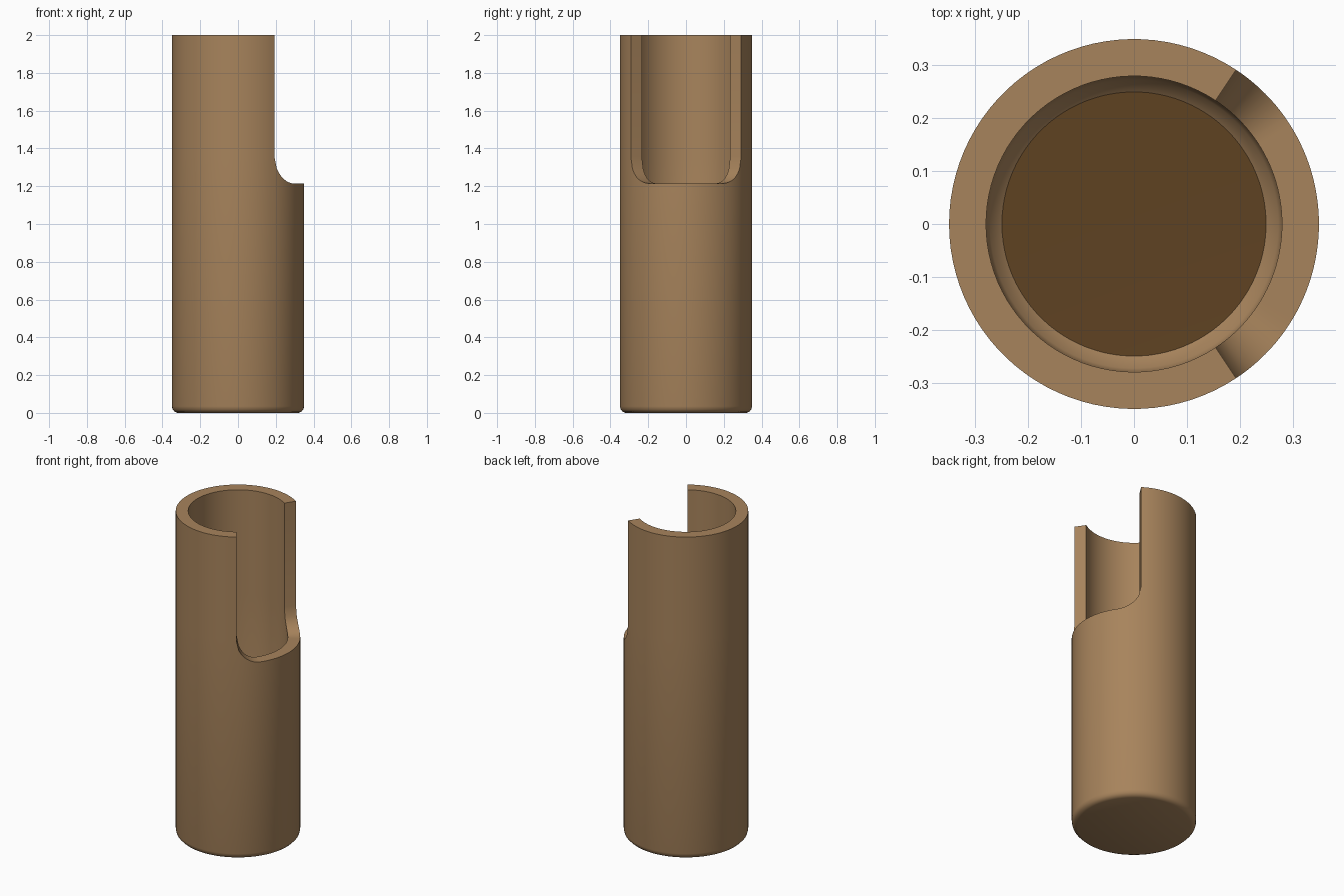
import bpy, bmesh, math

if "Cube" in bpy.data.objects:
    bpy.data.objects.remove(bpy.data.objects["Cube"])

R_OUT, R_IN = 0.35, 0.28
TOP, SLOT_Z, FILLET = 2.0, 1.215, 0.14
SLOT_A = math.radians(56.5)
FILLET_A = FILLET / R_OUT
SHOULDER = SLOT_Z + FILLET


def slot_height(a):
    """Height of the slot floor, with rounded corners at both sides."""
    t = (abs(a) - (SLOT_A - FILLET_A)) / FILLET_A
    if t <= 0:
        return SLOT_Z
    return SLOT_Z + FILLET * (1 - math.sqrt(max(0.0, 1 - min(t, 1) ** 2)))


def profile(h):
    """Half section (radius, z) from underside, up over the rim, to the floor."""
    low = min(h, SHOULDER)
    return [(0, 0), (0.32, 0), (0.335, 0.006), (0.346, 0.018), (R_OUT, 0.035),
            (R_OUT, low), (R_OUT, h), (R_IN, h), (R_IN, low),
            (R_IN, 0.13), (0.273, 0.105), (0.25, 0.085), (0, 0.08)]


def make_material(name, col):
    m = bpy.data.materials.new(name)
    m.diffuse_color = (*col, 1)
    m.use_nodes = True
    m.node_tree.nodes["Principled BSDF"].inputs["Base Color"].default_value = m.diffuse_color
    return m


# Columns round the cup: slot part, then the full-height part
cols = []
N_SLOT, N_WALL = 48, 64
for i in range(N_SLOT + 1):
    a = -SLOT_A + 2 * SLOT_A * i / N_SLOT
    cols.append((a, slot_height(a)))
for i in range(N_WALL + 1):
    cols.append((SLOT_A + (2 * math.pi - 2 * SLOT_A) * i / N_WALL, TOP))

bm = bmesh.new()
grid = [[bm.verts.new((r * math.cos(a), r * math.sin(a), z)) for r, z in profile(h)]
        for a, h in cols]
n = len(grid)
for i in range(n):
    A, B = grid[i], grid[(i + 1) % n]
    for j in range(len(A) - 1):
        f = bm.faces.new((A[j], B[j], B[j + 1], A[j + 1]))
        f.material_index = 1 if j == len(A) - 2 else 0   # dark inner floor
        f.smooth = True
bmesh.ops.remove_doubles(bm, verts=bm.verts, dist=1e-5)
bmesh.ops.dissolve_degenerate(bm, edges=bm.edges, dist=1e-5)
bmesh.ops.recalc_face_normals(bm, faces=bm.faces)

me = bpy.data.meshes.new("slotted_cup")
bm.to_mesh(me)
bm.free()
me.materials.append(make_material("tan_brown", (0.39, 0.23, 0.107)))
me.materials.append(make_material("dark_brown", (0.114, 0.055, 0.0157)))
cup = bpy.data.objects.new("slotted_cup", me)
bpy.context.collection.objects.link(cup)
bpy.context.view_layer.objects.active = cup
cup.select_set(True)
bpy.ops.object.shade_smooth_by_angle(angle=math.radians(35))
